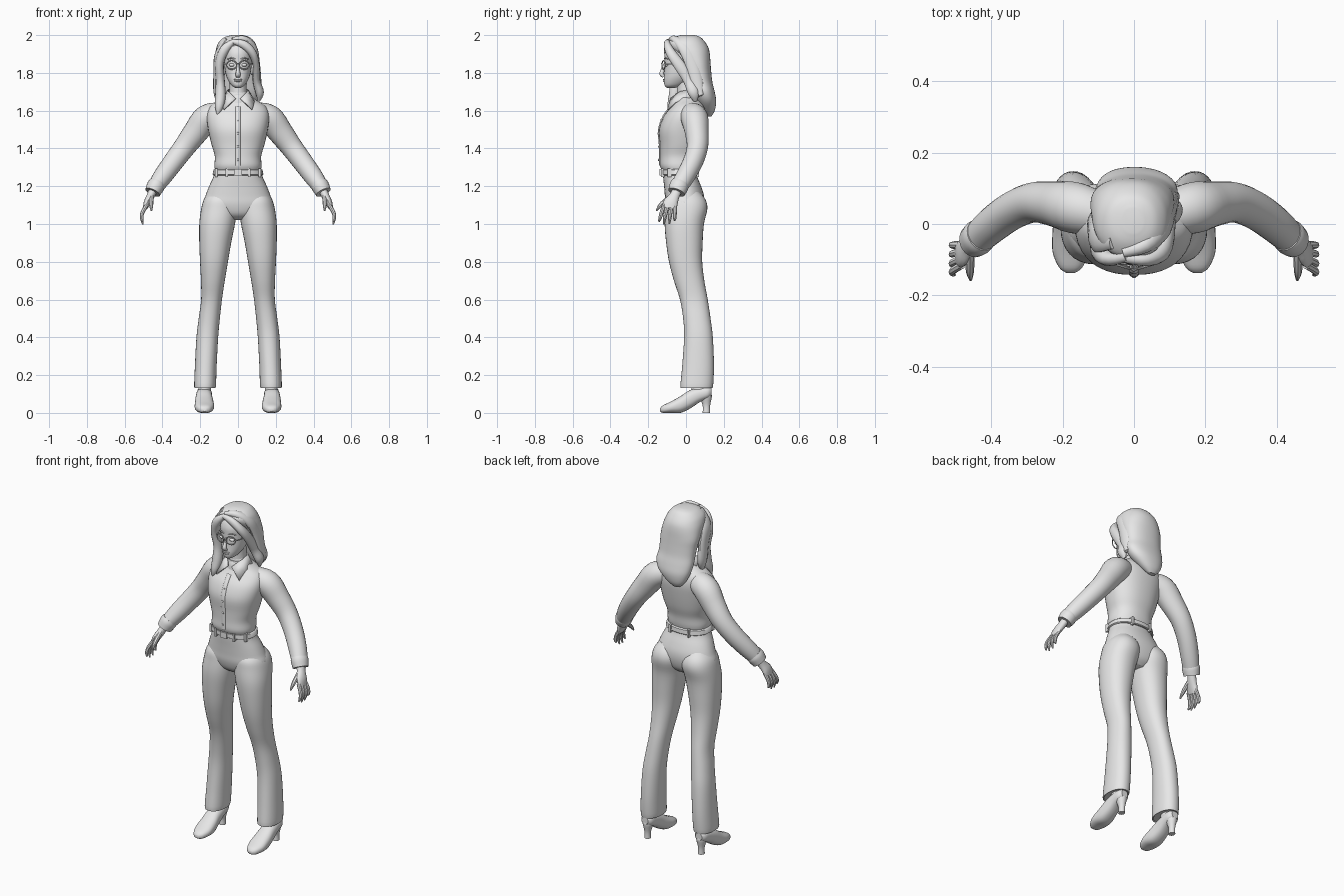
import bpy, bmesh, math
from mathutils import Vector, Matrix

grey = bpy.data.materials.new("plain_grey")
grey.diffuse_color = (0.8, 0.8, 0.8, 1)


def finish(name, bm, mirror=False):
    bmesh.ops.recalc_face_normals(bm, faces=bm.faces)
    me = bpy.data.meshes.new(name)
    bm.to_mesh(me)
    bm.free()
    me.materials.append(grey)
    ob = bpy.data.objects.new(name, me)
    bpy.context.collection.objects.link(ob)
    if mirror:
        ob.modifiers.new("mirror", 'MIRROR').use_mirror_merge = False
    return ob


def smooth_keys(keys, sub):
    """Catmull-Rom interpolation of tuples."""
    out = []
    for i in range(len(keys) - 1):
        p0, p1 = keys[max(i - 1, 0)], keys[i]
        p2, p3 = keys[i + 1], keys[min(i + 2, len(keys) - 1)]
        for s in range(sub):
            t = s / sub
            out.append([0.5 * (2 * b + (c - a) * t + (2 * a - 5 * b + 4 * c - d) * t * t
                               + (3 * b - a - 3 * c + d) * t ** 3)
                        for a, b, c, d in zip(p0, p1, p2, p3)])
    out.append(list(keys[-1]))
    return out


def skin(name, rings, mirror=False):
    bm = bmesh.new()
    vs = [[bm.verts.new(p) for p in r] for r in rings]
    n = len(vs[0])
    for a, b in zip(vs, vs[1:]):
        for i in range(n):
            bm.faces.new((a[i], a[(i + 1) % n], b[(i + 1) % n], b[i]))
    bm.faces.new(vs[0])
    bm.faces.new(vs[-1][::-1])
    return finish(name, bm, mirror)


def oval(n, power):
    for i in range(n):
        a = 2 * math.pi * i / n
        c, s = math.cos(a), math.sin(a)
        yield (math.copysign(abs(c) ** (2 / power), c), math.copysign(abs(s) ** (2 / power), s))


def stack(name, keys, power=2.0, n=32, sub=4, mirror=False, axis='Z'):
    """Loft of ovals; key = (height, u_min, u_max, v_min, v_max)."""
    rings = []
    for h, a, b, c, d in smooth_keys(keys, sub):
        pts = [((a + b) / 2 + u * (b - a) / 2, (c + d) / 2 + v * (d - c) / 2)
               for u, v in oval(n, power)]
        rings.append([(u, v, h) if axis == 'Z' else (u, h, v) for u, v in pts])
    return skin(name, rings, mirror)


def tube(name, keys, ref=(0, 1, 0), n=12, sub=4, mirror=False):
    """Tube along a path; key = (x, y, z, side radius, radius along ref)."""
    ks = smooth_keys(keys, sub)
    rings = []
    for i, k in enumerate(ks):
        t = (Vector(ks[min(i + 1, len(ks) - 1)][:3]) - Vector(ks[max(i - 1, 0)][:3])).normalized()
        side = t.cross(Vector(ref)).normalized()
        up = side.cross(t)
        rings.append([Vector(k[:3]) + side * u * k[3] + up * v * k[4] for u, v in oval(n, 2)])
    return skin(name, rings, mirror)


def ball(name, loc, size, mirror=False):
    bm = bmesh.new()
    bmesh.ops.create_uvsphere(bm, u_segments=16, v_segments=10, radius=1,
                              matrix=Matrix.Translation(loc) @ Matrix.Diagonal((*size, 1)))
    return finish(name, bm, mirror)


def box(name, loc, size, mirror=False):
    bm = bmesh.new()
    bmesh.ops.create_cube(bm, size=1, matrix=Matrix.Translation(loc) @ Matrix.Diagonal((*size, 1)))
    return finish(name, bm, mirror)


# Shirt body
stack("shirt", [(1.28, -.12, .12, -.125, .055), (1.31, -.125, .125, -.138, .062),
                (1.36, -.123, .123, -.137, .068), (1.42, -.14, .14, -.138, .085),
                (1.50, -.158, .158, -.142, .1), (1.57, -.165, .165, -.118, .108),
                (1.62, -.15, .15, -.08, .1), (1.655, -.1, .1, -.06, .08),
                (1.69, -.05, .05, -.055, .05)], power=2.3, n=40)
# Sleeves and cuffs
tube("sleeves", [(.09, .025, 1.585, .06, .06), (.165, .045, 1.56, .072, .072),
                 (.225, .057, 1.485, .066, .063), (.285, .06, 1.405, .058, .056),
                 (.345, .035, 1.325, .054, .053), (.40, -.005, 1.25, .05, .05),
                 (.438, -.04, 1.195, .042, .046)], n=24, mirror=True)
tube("cuffs", [(.428, -.03, 1.215, .044, .048), (.437, -.038, 1.198, .047, .051),
               (.452, -.05, 1.168, .042, .046)], n=24, mirror=True)
# Front placket and buttons
tube("placket", [(0, -.137, 1.31, .013, .006), (0, -.137, 1.36, .013, .006), (0, -.138, 1.42, .013, .006),
                 (0, -.142, 1.5, .013, .006), (0, -.118, 1.57, .013, .006),
                 (0, -.082, 1.62, .013, .006)])
for z, y in ((1.34, -.145), (1.41, -.144), (1.48, -.148), (1.55, -.132)):
    ball("button", (0, y, z), (.006, .004, .006))
# Collar band and pointed collar flaps
stack("collar_band", [(1.64, -.062, .062, -.068, .062), (1.67, -.056, .056, -.062, .062),
                      (1.70, -.05, .05, -.045, .062)])
bm = bmesh.new()
flap = [(.012, -.08, 1.665), (.075, -.096, 1.605), (.085, -.055, 1.645), (.08, .02, 1.665),
        (0, .08, 1.67), (0, .06, 1.71), (.05, .02, 1.71), (.048, -.03, 1.7)]
v = [bm.verts.new(p) for p in flap]
for f in ((0, 1, 2, 7), (7, 2, 3, 6), (6, 3, 4, 5)):
    bm.faces.new([v[i] for i in f])
collar = finish("collar_flaps", bm, True)
m = collar.modifiers.new("thickness", 'SOLIDIFY')
m.thickness, m.offset = .008, 0

# Trousers: hips and flared legs
stack("hips", [(1.02, -.06, .06, -.05, .05), (1.05, -.13, .13, -.09, .08),
               (1.10, -.185, .185, -.108, .095), (1.15, -.172, .172, -.112, .095),
               (1.20, -.153, .153, -.116, .08), (1.25, -.13, .13, -.121, .06),
               (1.29, -.121, .121, -.122, .055)], power=2.2, n=40)
stack("trouser_legs", [(1.17, .04, .15, -.07, .07), (1.13, .012, .18, -.1, .103),
                       (1.08, .003, .195, -.108, .113), (1.0, .016, .205, -.113, .095),
                       (.9, .036, .205, -.105, .088), (.8, .053, .201, -.09, .086),
                       (.7, .07, .196, -.064, .097), (.6, .085, .195, -.032, .115),
                       (.5, .096, .208, -.015, .13), (.4, .105, .22, -.01, .142),
                       (.25, .113, .228, -.02, .148), (.14, .117, .232, -.03, .143),
                       (.135, .125, .225, -.022, .135)], power=2.2, mirror=True)
# Belt with loops and buckle
stack("belt", [(1.258, -.13, .13, -.126, .066), (1.262, -.135, .135, -.132, .07),
               (1.286, -.13, .13, -.132, .068), (1.29, -.125, .125, -.126, .062)],
      power=2.2, n=40, sub=1)
for x, y in ((.06, -.123), (.115, -.088), (.06, .06)):
    box("belt_loops", (x, y, 1.272), (.012, .02, .046), True)
box("buckle", (0, -.134, 1.274), (.04, .012, .034))

# Ankles and heeled shoes
stack("ankles", [(.09, .142, .212, .03, .12), (.25, .145, .205, .03, .11)], n=16, mirror=True)
stack("shoes", [(-.137, .166, .19, .008, .025), (-.122, .145, .21, 0, .04),
                (-.08, .128, .228, 0, .06), (-.03, .128, .229, 0, .088),
                (.02, .135, .225, .022, .12), (.07, .138, .22, .055, .135),
                (.115, .142, .215, .075, .138), (.135, .158, .2, .09, .13)],
      power=2.4, n=24, mirror=True, axis='Y')
stack("heels", [(0, .16, .196, .088, .128), (.04, .16, .196, .088, .128),
                (.085, .148, .208, .07, .137), (.1, .15, .206, .07, .135)], n=16, mirror=True)

# Hands: palm, four fingers, thumb
tube("palms", [(.447, -.044, 1.185, .022, .026), (.462, -.06, 1.15, .021, .027),
               (.48, -.08, 1.115, .019, .038), (.492, -.088, 1.083, .012, .037)], n=16, mirror=True)
for i, (y, tip, low) in enumerate(((-.116, -.143, 1.012), (-.097, -.117, .998),
                                   (-.077, -.088, 1.0), (-.058, -.06, 1.018))):
    mid = (y + tip) / 2
    tube("fingers", [(.484, y, 1.1, .011, .011), (.506, mid, 1.06, .0105, .0105),
                     (.51, tip + (mid - tip) * .4, 1.03, .009, .009),
                     (.503, tip, low, .004, .004)], n=8, mirror=True)
tube("thumbs", [(.46, -.065, 1.155, .014, .014), (.46, -.1, 1.13, .013, .013),
                (.46, -.135, 1.1, .011, .011), (.458, -.157, 1.07, .004, .004)], n=8, mirror=True)

# Neck and head
stack("neck", [(1.62, -.055, .055, -.055, .05), (1.70, -.045, .045, -.048, .05),
               (1.78, -.045, .045, -.05, .05)], n=24)
stack("head", [(1.72, -.012, .012, -.1, -.06), (1.733, -.034, .034, -.113, -.02),
               (1.76, -.052, .052, -.117, .02), (1.79, -.064, .064, -.115, .05),
               (1.83, -.071, .071, -.113, .07), (1.87, -.075, .075, -.114, .09),
               (1.91, -.075, .075, -.112, .09), (1.95, -.06, .06, -.09, .07),
               (1.975, -.025, .025, -.03, .02)], power=2.2)
# Facial features
tube("nose", [(0, -.111, 1.85, .006, .006), (0, -.121, 1.82, .008, .01),
              (0, -.129, 1.795, .013, .012), (0, -.118, 1.78, .012, .008)])
ball("upper_lip", (0, -.114, 1.765), (.022, .008, .004))
ball("lower_lip", (0, -.114, 1.757), (.018, .009, .005))
ball("eyes", (.032, -.103, 1.842), (.016, .012, .009), True)
tube("eyebrows", [(.015, -.112, 1.872, .003, .003), (.036, -.11, 1.879, .004, .004),
                  (.056, -.095, 1.872, .002, .002)], n=8, mirror=True)
ball("ears", (.074, .0, 1.82), (.01, .018, .03), True)
# Glasses: round rims, bridge, temples
rim = [(.034 + .027 * math.cos(a), -.127 + .008 * (1 + math.cos(a)), 1.842 + .023 * math.sin(a), .003, .003)
       for a in [i * math.pi / 8 for i in range(17)]]
tube("glasses_rims", rim, n=8, sub=2, mirror=True)
tube("glasses_bridge", [(-.009, -.127, 1.846, .003, .003), (0, -.13, 1.85, .003, .003),
                        (.009, -.127, 1.846, .003, .003)], ref=(0, 0, 1), n=8)
tube("glasses_temples", [(.06, -.112, 1.847, .003, .003), (.076, -.08, 1.847, .003, .003),
                         (.079, .01, 1.845, .003, .003)], ref=(0, 0, 1), n=8, mirror=True)

# Hair: main mass falling behind the shoulders
stack("hair_back", [(2.0, -.03, .025, -.025, .045), (1.99, -.07, .06, -.06, .075),
                    (1.965, -.1, .087, -.093, .1), (1.935, -.114, .1, -.09, .118),
                    (1.90, -.12, .108, -.055, .126), (1.85, -.122, .113, -.015, .13),
                    (1.80, -.115, .113, .005, .134), (1.75, -.11, .114, .02, .14),
                    (1.70, -.108, .122, .035, .152), (1.65, -.098, .1, .055, .16),
                    (1.60, -.075, .045, .085, .152), (1.57, -.045, 0, .11, .135)], power=2.2, n=36)
# Locks swept from the parting and framing the face
locks = {
    "right_lock": [(-.02, -.09, 1.97, .012, .015), (-.07, -.098, 1.925, .024, .02),
                   (-.098, -.07, 1.85, .024, .034), (-.094, -.052, 1.76, .024, .034),
                   (-.093, -.062, 1.68, .028, .03), (-.1, -.078, 1.62, .022, .022),
                   (-.108, -.085, 1.58, .005, .005)],
    "right_side_lock": [(-.06, -.05, 1.98, .01, .02), (-.105, -.04, 1.9, .018, .04),
                        (-.11, -.01, 1.8, .02, .04), (-.108, 0, 1.7, .022, .035),
                        (-.1, -.01, 1.64, .01, .012)],
    "left_lock": [(-.025, -.095, 1.965, .012, .014), (.03, -.1, 1.95, .022, .018),
                  (.076, -.08, 1.905, .022, .026), (.096, -.035, 1.84, .018, .03),
                  (.098, .015, 1.76, .02, .03), (.115, .04, 1.695, .022, .03),
                  (.11, .05, 1.65, .006, .01)],
    "crown_lock": [(-.03, -.08, 1.975, .012, .014), (.03, -.06, 1.977, .02, .022),
                   (.08, -.01, 1.935, .02, .035), (.1, .03, 1.85, .016, .035),
                   (.105, .06, 1.74, .02, .035), (.12, .08, 1.68, .008, .012)],
}
for name, keys in locks.items():
    tube(name, keys, n=14)

# Smooth shading with sharp creases kept
for ob in bpy.context.collection.objects:
    ob.select_set(True)
    bpy.context.view_layer.objects.active = ob
bpy.ops.object.shade_smooth_by_angle(angle=math.radians(40))
